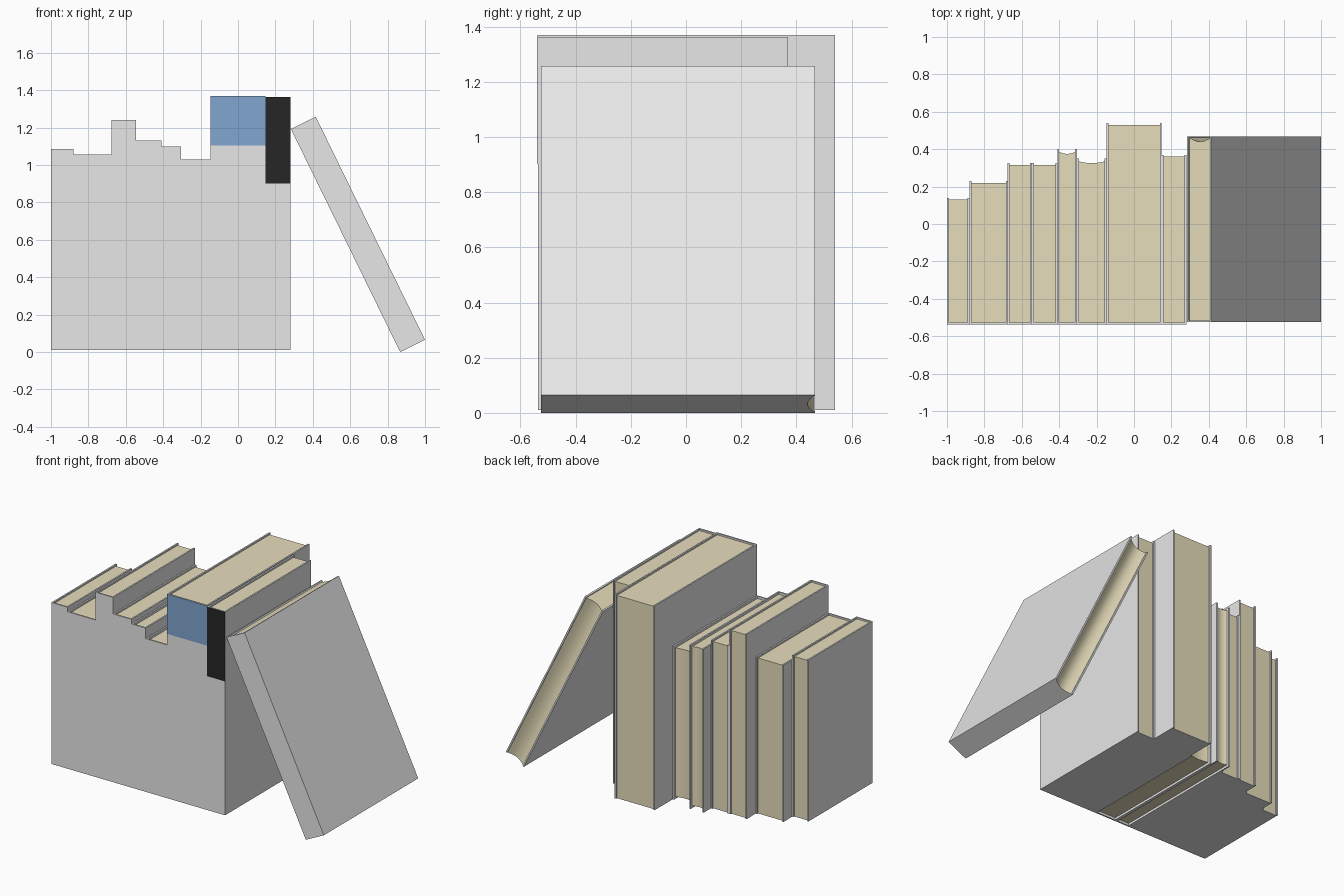
import bpy, bmesh, math

if "Cube" in bpy.data.objects:
    bpy.data.objects.remove(bpy.data.objects["Cube"])


def material(name, rgb):
    m = bpy.data.materials.new(name)
    m.diffuse_color = (*rgb, 1)
    m.use_nodes = True
    m.node_tree.nodes["Principled BSDF"].inputs["Base Color"].default_value = m.diffuse_color
    return m


COVER = material("cover_grey", (0.8, 0.8, 0.8))
PAPER = material("paper_cream", (0.8, 0.73, 0.50))
BLUE = material("label_blue", (0.22, 0.38, 0.63))
BLACK = material("label_black", (0.019, 0.019, 0.019))
T = 0.01  # cover board thickness


def prisms(name, parts, mat):
    """One object made of (outline, z0, z1) vertical prisms."""
    bm = bmesh.new()
    for pts, z0, z1 in parts:
        f = bm.faces.new([bm.verts.new((x, y, z0)) for x, y in pts])
        ext = bmesh.ops.extrude_face_region(bm, geom=[f])["geom"]
        top = [v for v in ext if isinstance(v, bmesh.types.BMVert)]
        bmesh.ops.translate(bm, verts=top, vec=(0, 0, z1 - z0))
    bmesh.ops.recalc_face_normals(bm, faces=bm.faces)
    me = bpy.data.meshes.new(name)
    bm.to_mesh(me)
    bm.free()
    me.materials.append(mat)
    ob = bpy.data.objects.new(name, me)
    bpy.context.collection.objects.link(ob)
    return ob


def smooth(ob):
    bpy.ops.object.select_all(action='DESELECT')
    ob.select_set(True)
    bpy.context.view_layer.objects.active = ob
    bpy.ops.object.shade_smooth_by_angle(angle=math.radians(30))


def page_outline(x0, x1, y0, y1, hollow):
    """Page block outline; the fore edge curves inward by 'hollow'."""
    n = 16 if hollow else 1
    back = []
    for i in range(n + 1):
        u = i / n
        back.append((x1 + (x0 - x1) * u, y1 - hollow * math.sin(math.pi * u)))
    return [(x0, y0), (x1, y0)] + back


def book(name, x0, x1, y0, y1, z0, z1, gap=0.01, hollow=0.0, closed=True):
    # U-shaped cover: two boards and a spine
    a, b, s = x0 + T, x1 - T, y0 + T
    u = [(x0, y0), (x1, y0), (x1, y1), (b, y1), (b, s), (a, s), (a, y1), (x0, y1)]
    pages = page_outline(a, b, s, y1 - gap, hollow)
    parts = [(u, z0, z1)]
    foot = z0 + 0.015
    if closed:  # grey bottom board following the page outline
        parts.append((pages, z0, z0 + 0.004))
        foot = z0 + 0.004
    cover = prisms(name + "_cover", parts, COVER)
    block = prisms(name + "_pages", [(pages, foot, z1 - max(gap, 0.01))], PAPER)
    if hollow:
        smooth(cover)
        smooth(block)
    return [cover, block]


def label(name, x0, x1, y, z0, z1, mat):
    d = 0.002
    prisms(name, [([(x0, y - d), (x1, y - d), (x1, y), (x0, y)], z0, z1)], mat)


# Upright books: x0, x1, back y, top z, page gap, hollow fore edge, closed bottom
F = -0.536
ROW = [
    (-1.0, -0.88, 0.14, 1.085, 0.01, 0, True),
    (-0.88, -0.675, 0.23, 1.055, 0.01, 0, True),
    (-0.675, -0.545, 0.325, 1.24, 0.01, 0, True),
    (-0.545, -0.41, 0.325, 1.13, 0.01, 0, True),
    (-0.41, -0.305, 0.40, 1.10, 0.015, 0.01, False),
    (-0.305, -0.147, 0.35, 1.03, 0.015, 0.01, False),
    (-0.147, 0.148, 0.54, 1.37, 0.01, 0, True),
    (0.148, 0.28, 0.37, 1.363, 0.01, 0, True),
]
for i, (x0, x1, y1, z1, gap, hol, closed) in enumerate(ROW, 1):
    book(f"book_{i}", x0, x1, F, y1, 0.01, z1, gap, hol, closed)

# Painted spine labels
label("blue_spine_label", -0.147, 0.148, F, 1.105, 1.37, BLUE)
label("black_spine_label", 0.148, 0.28, F, 0.902, 1.363, BLACK)

# Leaning book, tilted against the row
for ob in book("leaning_book", 0, 0.148, -0.525, 0.468, 0, 1.328, 0.006, 0.022):
    ob.rotation_euler = (0, math.radians(-26.1), 0)
    ob.location = (0.867, 0, 0)
